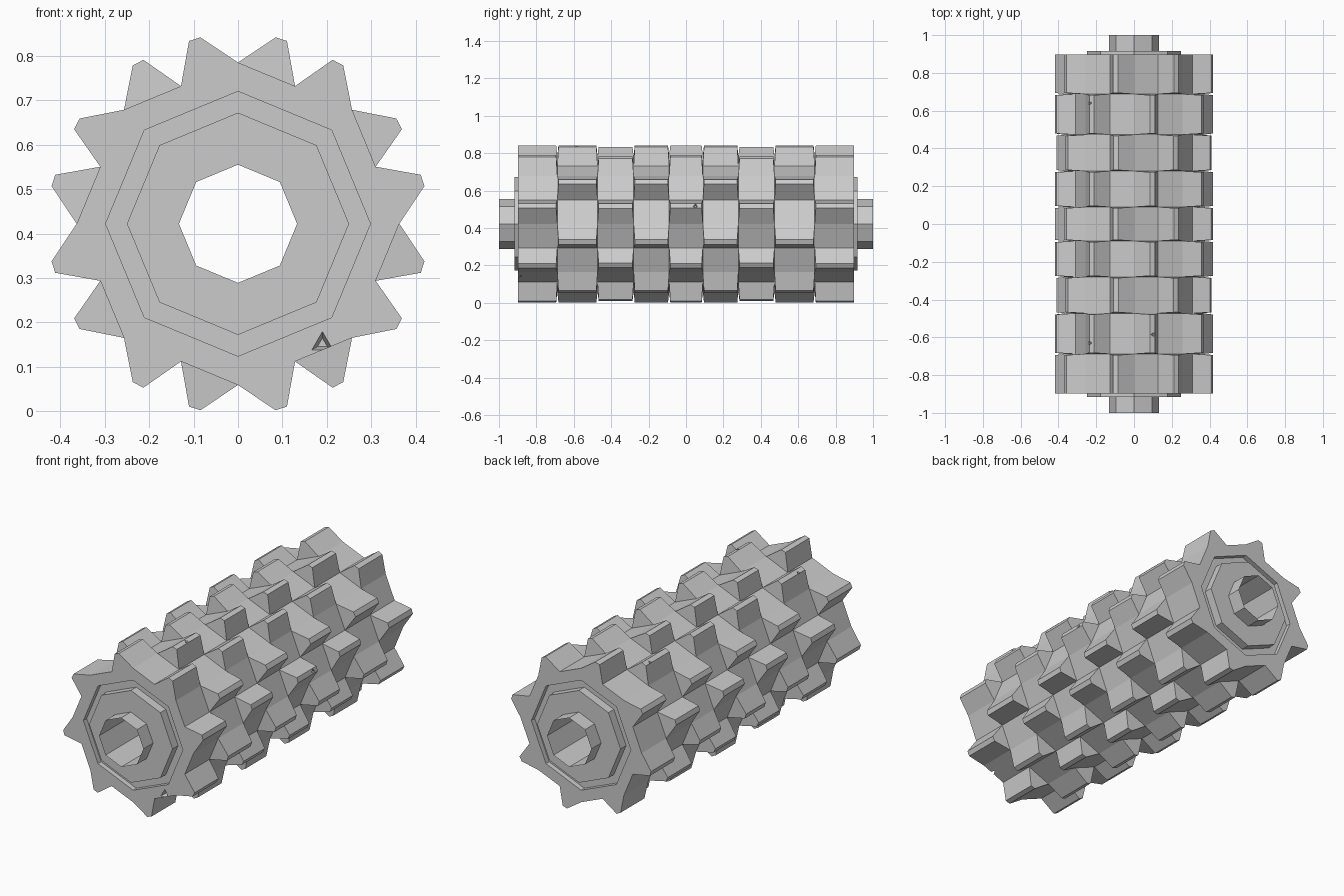
import bpy, bmesh
from math import sin, cos, radians
from mathutils import Vector

cube = bpy.data.objects.get("Cube")
if cube:
    bpy.data.objects.remove(cube)

AXIS_Z = 0.422
SIDES = 8
STEP = 360 / SIDES
RECESS_R = 0.298

steel = bpy.data.materials.new("steel_grey")
steel.use_nodes = True
GREY = (0.6, 0.6, 0.6, 1)
steel.diffuse_color = GREY
steel.node_tree.nodes["Principled BSDF"].inputs["Base Color"].default_value = GREY


def polar(r, angle, y):
    a = radians(angle)
    return Vector((r * cos(a), y, AXIS_Z + r * sin(a)))


def make_object(name, bm, closed=True):
    if closed:
        bmesh.ops.recalc_face_normals(bm, faces=bm.faces)
    mesh = bpy.data.meshes.new(name)
    bm.to_mesh(mesh)
    bm.free()
    mesh.materials.append(steel)
    ob = bpy.data.objects.new(name, mesh)
    bpy.context.collection.objects.link(ob)
    return ob


def toothed_disc(name, y0, y1, direction, tip_scale, taper0, taper1):
    """Octagonal ring with one slanted tooth on half of every side."""
    bm = bmesh.new()
    # radius, angle within the sector, whether it is a tooth tip
    sector = [(0.363, 0, False), (0.428, 11.4, True),
              (0.426, 15, True), (0.3354, STEP / 2, False)]
    rings, holes = [], []
    for y, taper in ((y0, taper0), (y1, taper1)):
        outer, inner = [], []
        for k in range(SIDES):
            for r, a, tip in sector:
                p = polar(r * (tip_scale if tip else 1), direction * (k * STEP + a),
                          y + (taper if tip else 0))
                outer.append(bm.verts.new(p))
            inner.append(bm.verts.new(polar(RECESS_R, direction * k * STEP, y)))
        rings.append(outer)
        holes.append(inner)
    n = len(rings[0])
    # end faces: tooth and body piece per sector
    for outer, inner in zip(rings, holes):
        for k in range(SIDES):
            v = outer[4 * k:4 * k + 4]
            after = outer[(4 * k + 4) % n]
            bm.faces.new(v)
            bm.faces.new((inner[k], v[0], v[3], after, inner[(k + 1) % SIDES]))
    # outer flanks and inner bore
    for a, b in (rings, holes):
        m = len(a)
        for i in range(m):
            j = (i + 1) % m
            bm.faces.new((a[i], a[j], b[j], b[i]))
    return make_object(name, bm)


def lathe(name, profile):
    """Octagonal revolve of (radius, y) points around the roller axis."""
    bm = bmesh.new()
    rows = [[bm.verts.new(polar(r, k * STEP, y)) for k in range(SIDES)]
            for r, y in profile]
    for a, b in zip(rows, rows[1:]):
        for k in range(SIDES):
            j = (k + 1) % SIDES
            bm.faces.new((a[k], a[j], b[j], b[k]))
    return make_object(name, bm)


def chip(ob, centre, size):
    """Knock a small three-sided notch out of a disc."""
    bm = bmesh.new()
    bmesh.ops.create_cone(bm, cap_ends=True, segments=3, radius1=size,
                          radius2=size * 0.3, depth=size * 1.6)
    outward = Vector(centre) - Vector((0, 0, AXIS_Z))
    if abs(centre[1]) < 0.85:
        outward.y = 0
    else:
        outward = Vector((0, centre[1], 0))
    turn = outward.to_track_quat('-Z', 'Y').to_matrix()
    bmesh.ops.rotate(bm, verts=bm.verts, cent=(0, 0, 0), matrix=turn)
    bmesh.ops.translate(bm, verts=bm.verts, vec=centre)
    cutter = make_object("chip_cutter", bm)
    cutter.hide_render = True
    mod = ob.modifiers.new("chip", 'BOOLEAN')
    mod.operation = 'DIFFERENCE'
    mod.solver = 'EXACT'
    mod.object = cutter
    deps = bpy.context.evaluated_depsgraph_get()
    deps.update()
    ob.data = bpy.data.meshes.new_from_object(ob.evaluated_get(deps))
    ob.modifiers.clear()
    bpy.data.objects.remove(cutter)


# Nine discs, alternate ones mirrored so the teeth are staggered
half = [0.09, 0.28, 0.473, 0.688, 0.898]
bounds = [-b for b in reversed(half)] + half
discs = []
for i, (y0, y1) in enumerate(zip(bounds, bounds[1:])):
    discs.append(toothed_disc(
        f"toothed_disc_{i + 1}", y0, y1,
        1 if i % 2 == 0 else -1,
        0.98 if i in (2, 6) else 1,
        0 if i == 0 else 0.006,
        0 if i == len(bounds) - 2 else -0.006))

# Worn notches on a few teeth
for index, centre, size in (
        (0, (0.19, -0.898, 0.152), 0.042),
        (1, (-0.235, -0.63, 0.785), 0.02),
        (1, (0.10, -0.585, 0.84), 0.02),
        (4, (0.415, 0.05, 0.52), 0.02),
        (7, (-0.235, 0.64, 0.785), 0.02)):
    chip(discs[index], centre, size)

# End collars, each sitting in a shallow groove around the hub
for label, s in (("front", -1), ("back", 1)):
    lathe(f"{label}_collar", [(RECESS_R, s * 0.87), (0.25, s * 0.87),
                              (0.25, s * 0.917), (0.133, s * 0.917)])

# Open tube running right through the roller
lathe("hub_tube", [(0.133, -1), (0.133, 1)])
